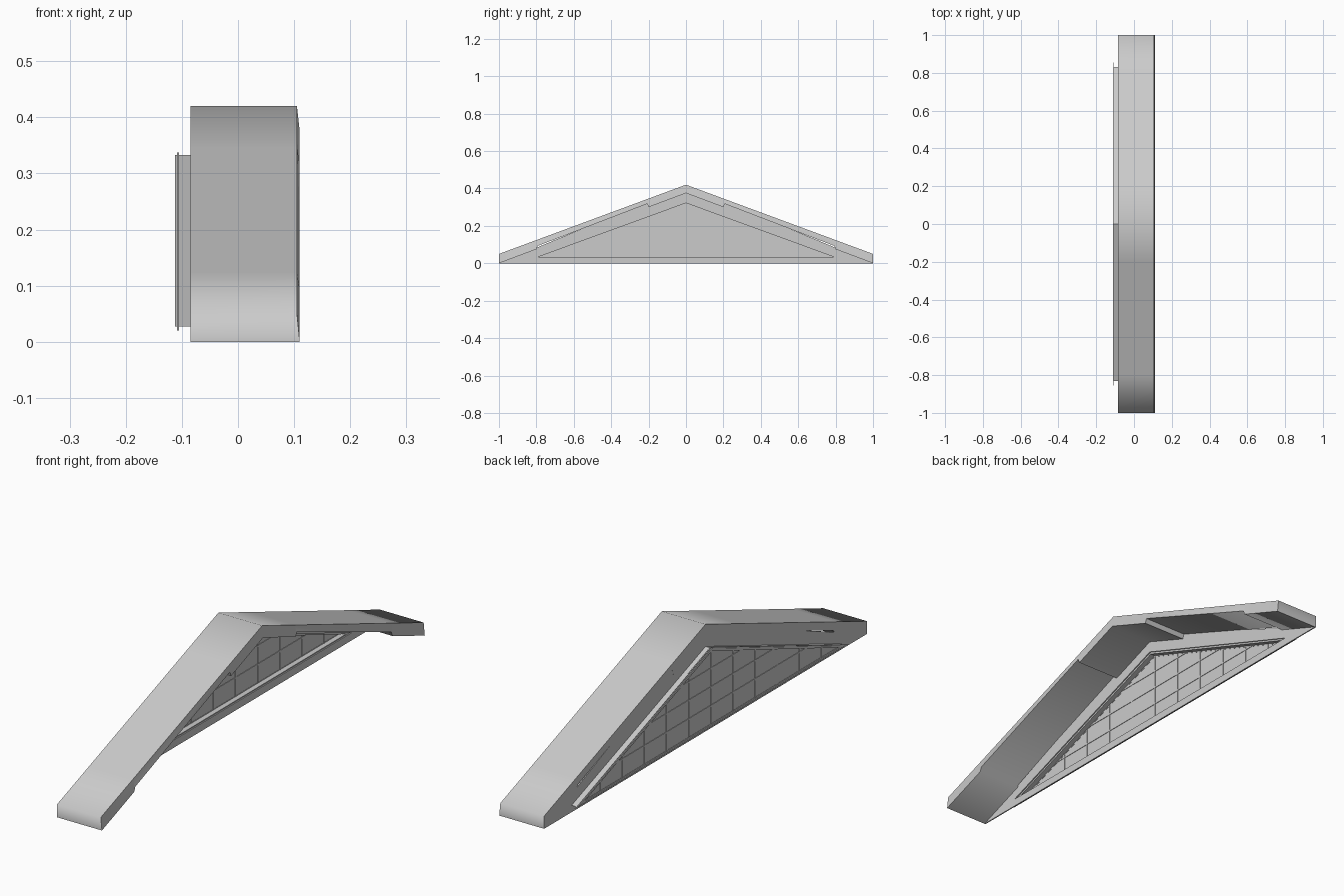
import bpy, bmesh

if "Cube" in bpy.data.objects:
    bpy.data.objects.remove(bpy.data.objects["Cube"])

def make(name, verts, faces, smooth=None):
    me = bpy.data.meshes.new(name)
    me.from_pydata(verts, [], faces)
    bm = bmesh.new()
    bm.from_mesh(me)
    bmesh.ops.recalc_face_normals(bm, faces=bm.faces)
    bm.to_mesh(me)
    bm.free()
    ob = bpy.data.objects.new(name, me)
    bpy.context.collection.objects.link(ob)
    if smooth:
        bpy.ops.object.select_all(action='DESELECT')
        ob.select_set(True)
        bpy.context.view_layer.objects.active = ob
        bpy.ops.object.shade_smooth_by_angle(angle=smooth)
    return ob

def tri(hw, z0, z1):
    return [(-hw, z0), (hw, z0), (0, z1)]

def tri_ring(name, outer, inner, x0, x1):
    """Triangular frame between two triangles, extruded along x."""
    v = [(x, y, z) for x in (x0, x1) for t in (outer, inner) for y, z in t]
    f = []
    for i in range(3):
        j = (i + 1) % 3
        f += [(i, j, 3 + j, 3 + i), (6 + i, 6 + j, 9 + j, 9 + i),
              (i, j, 6 + j, 6 + i), (3 + i, 3 + j, 9 + j, 9 + i)]
    return make(name, v, f)

def top(y):
    return 0.42 - 0.37 * y

def under(y):
    return 0.375 * (1 - y)

# Roof shell: sloped slabs, thinner between y = 0.2 and 0.8, leaning front edge
T = 0.018
outer = [(y, top(y)) for y in (0, 0.2, 0.8, 1)]
inner = [(1, 0), (0.8, under(0.8)), (0.793, under(0.8) + T),
         (0.207, under(0.2) + T), (0.2, under(0.2)), (0, under(0))]
half = [(y, z, 0.105) for y, z in outer] + [(y, z, 0.11) for y, z in inner]
loop = half + [(-y, z, x) for y, z, x in reversed(half[1:-1])]
n = len(loop)
verts = [(-0.085, y, z) for y, z, x in loop] + [(x, y, z) for y, z, x in loop]
faces = [(i, (i + 1) % n, n + (i + 1) % n, n + i) for i in range(n)]
# end caps as quads: top strip vertices paired with underside vertices
pairs = [(0, 9), (1, 8), (1, 7), (2, 6), (2, 5), (3, 4)]
def mir(i):
    return i if i in (0, 9) else n - i
for off in (0, n):
    for m in (lambda i: i, mir):
        for (a, b), (c, d) in zip(pairs, pairs[1:]):
            q = [m(a), m(c), m(d), m(b)]
            q = list(dict.fromkeys(q))
            faces.append(tuple(off + k for k in q))
make("roof", verts, faces, smooth=1.3)

# Gable wall with a triangular opening
hole = tri(0.82, 0.03, 0.33)
tri_ring("gable_wall", tri(1, 0, 0.415), hole, -0.0848, -0.08)

# Window trim and its thinner inner lip
tri_ring("window_trim", tri(0.83, 0.027, 0.333), tri(0.79, 0.034, 0.322), -0.112, -0.085)
tri_ring("trim_lip", tri(0.855, 0.02, 0.337), tri(0.775, 0.036, 0.318), -0.109, -0.105)

# Pane
t = tri(0.80, 0.032, 0.325)
make("window_pane", [(x, y, z) for x in (-0.108, -0.106) for y, z in t],
     [(0, 1, 2), (3, 4, 5), (0, 1, 4, 3), (1, 2, 5, 4), (2, 0, 3, 5)])

# Grid bars on both sides of the pane, cut to the triangle
bv, bf = [], []
def box(y0, y1, z0, z1, x0=-0.110, x1=-0.104):
    k = len(bv)
    bv.extend((x, y, z) for x in (x0, x1) for y, z in ((y0, z0), (y1, z0), (y1, z1), (y0, z1)))
    bf.extend(tuple(k + i for i in q) for q in
              ((0, 1, 2, 3), (4, 5, 6, 7), (0, 1, 5, 4), (1, 2, 6, 5), (2, 3, 7, 6), (3, 0, 4, 7)))
w = 0.003
for i in range(-5, 6):
    y = i * 0.137
    box(y - w, y + w, 0.034, 0.325 - 0.29 * abs(y) / 0.79)
for j in range(1, 4):
    z = 0.034 + j * 0.073
    hw = 0.79 * (0.325 - z) / 0.291
    box(-hw, hw, z - w, z + w)
make("window_grid", bv, bf)
